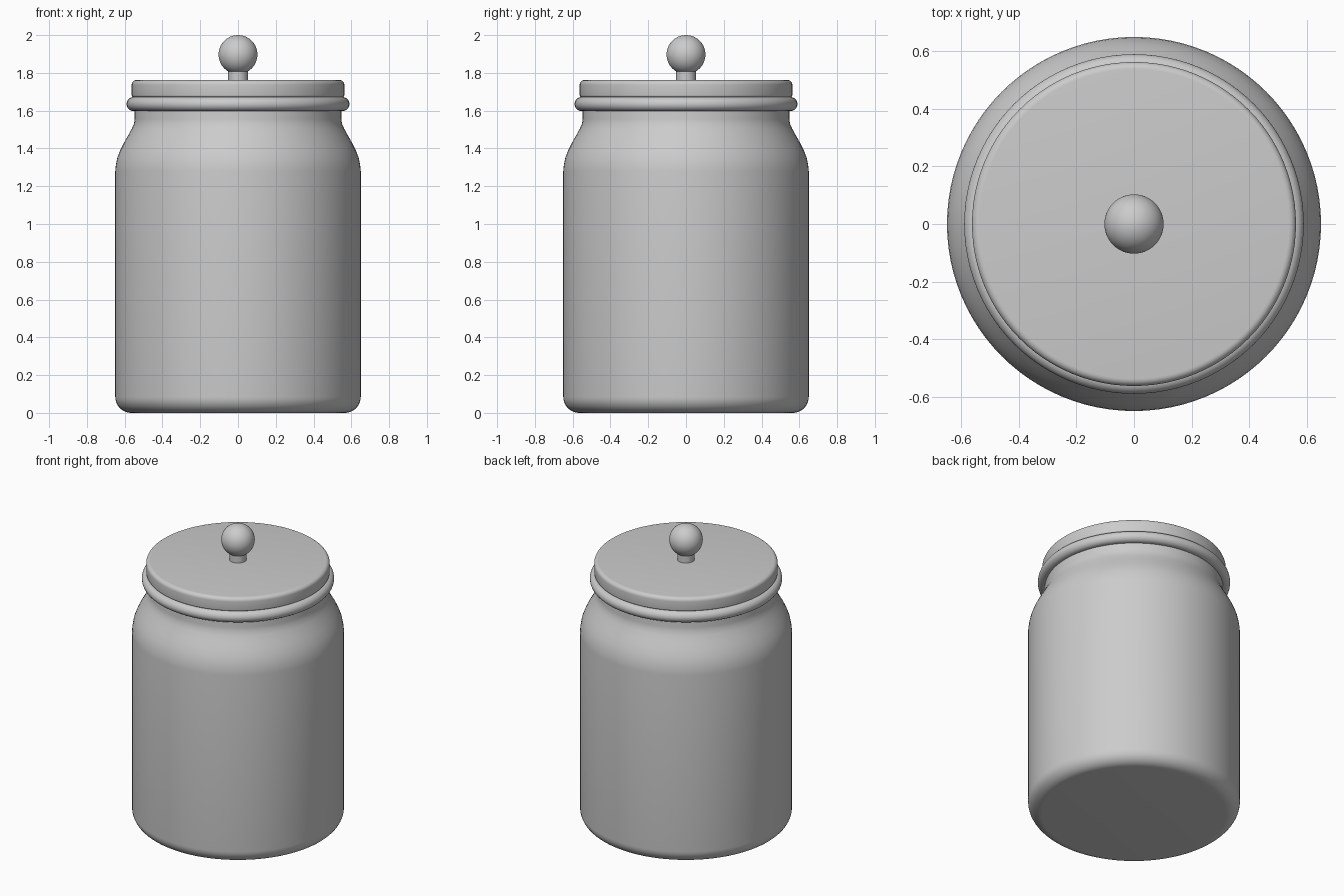
import bpy, math

if "Cube" in bpy.data.objects:
    bpy.data.objects.remove(bpy.data.objects["Cube"], do_unlink=True)

SIDES = 96
grey = bpy.data.materials.new("plain grey")
grey.use_nodes = True
COLOUR = (0.6, 0.6, 0.6, 1)
grey.diffuse_color = COLOUR
grey.node_tree.nodes["Principled BSDF"].inputs["Base Color"].default_value = COLOUR


def arc(r, z, radius, start, end, steps=6):
    """Profile points of an arc centred on (r, z), angles in degrees."""
    angles = [math.radians(start + (end - start) * i / steps) for i in range(steps + 1)]
    return [(r + radius * math.cos(a), z + radius * math.sin(a)) for a in angles]


def lathe(name, profile):
    """Spin a profile of (radius, height), bottom to top, and cap both ends."""
    verts, faces = [], []
    for r, z in profile:
        for s in range(SIDES):
            a = 2 * math.pi * s / SIDES
            verts.append((r * math.cos(a), r * math.sin(a), z))
    for k in range(len(profile) - 1):
        for s in range(SIDES):
            t = (s + 1) % SIDES
            faces.append((k * SIDES + s, k * SIDES + t,
                          (k + 1) * SIDES + t, (k + 1) * SIDES + s))
    top = (len(profile) - 1) * SIDES
    faces.append(tuple(reversed(range(SIDES))))
    faces.append(tuple(range(top, top + SIDES)))
    mesh = bpy.data.meshes.new(name)
    mesh.from_pydata(verts, [], faces)
    finish(bpy.data.objects.new(name, mesh), link=True)


def finish(obj, link=False):
    """Apply the material and smooth shading."""
    if link:
        bpy.context.collection.objects.link(obj)
    obj.data.materials.append(grey)
    bpy.ops.object.select_all(action="DESELECT")
    obj.select_set(True)
    bpy.context.view_layer.objects.active = obj
    bpy.ops.object.shade_smooth_by_angle(angle=math.radians(35))


# Jar body: rounded base, straight wall, curved shoulder and short neck
shoulder = [(0.65, 1.28), (0.647, 1.31), (0.639, 1.35), (0.624, 1.39), (0.604, 1.43),
            (0.581, 1.47), (0.562, 1.505), (0.551, 1.53), (0.547, 1.555), (0.547, 1.65)]
lathe("jar_body", arc(0.565, 0.085, 0.085, -90, 0, 10) + shoulder)

# Rounded rim around the mouth
lathe("jar_rim", [(0.535, 1.598)] + arc(0.553, 1.635, 0.037, -90, 90, 14) + [(0.535, 1.672)])

# Lid disc with softened edges
lathe("lid", arc(0.553, 1.682, 0.01, -90, 0, 4) + arc(0.538, 1.737, 0.025, 0, 90, 6))

# Knob stem and ball
lathe("knob_stem", [(0.052, 1.755), (0.052, 1.83)])
bpy.ops.mesh.primitive_uv_sphere_add(segments=48, ring_count=32, radius=0.103,
                                     location=(0, 0, 1.897))
knob = bpy.context.object
knob.name = knob.data.name = "knob_ball"
finish(knob)
